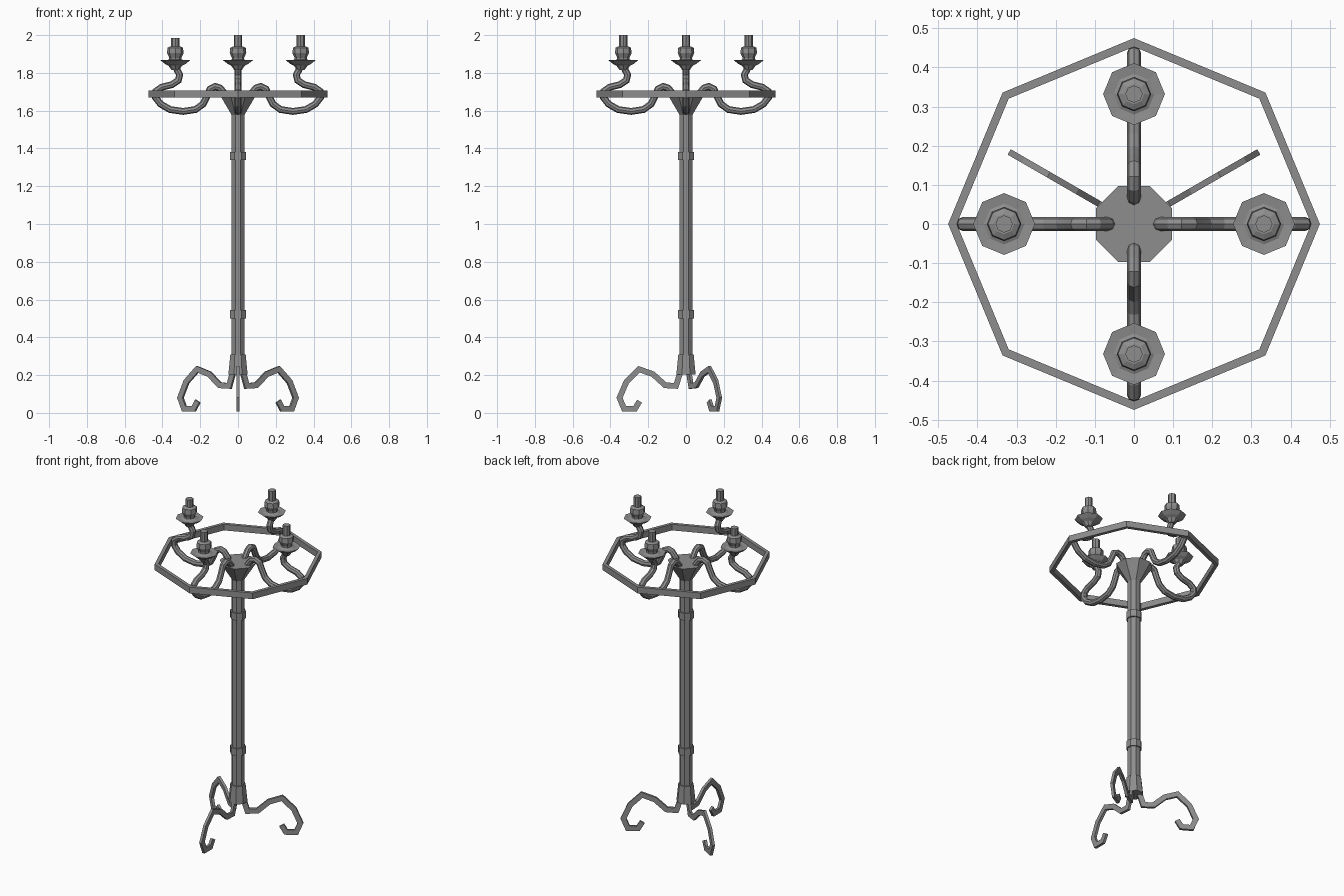
import bpy, bmesh
from math import sin, cos, pi, radians
from mathutils import Vector, Matrix

cube = bpy.data.objects.get("Cube")
if cube:
    bpy.data.objects.remove(cube)

iron = bpy.data.materials.new("grey_iron")
iron.use_nodes = True
GREY = (0.27, 0.27, 0.27, 1)
iron.diffuse_color = GREY
iron.node_tree.nodes["Principled BSDF"].inputs["Base Color"].default_value = GREY


def finish(name, bm, matrix=Matrix()):
    bmesh.ops.recalc_face_normals(bm, faces=bm.faces)
    bm.transform(matrix)
    mesh = bpy.data.meshes.new(name)
    bm.to_mesh(mesh)
    bm.free()
    mesh.materials.append(iron)
    obj = bpy.data.objects.new(name, mesh)
    bpy.context.collection.objects.link(obj)
    return obj


def skin(bm, loops, closed=False):
    """Bridge vertex loops with quads; cap both ends unless closed."""
    rings = [[bm.verts.new(p) for p in loop] for loop in loops]
    n = len(rings[0])
    pairs = list(zip(rings, rings[1:]))
    if closed:
        pairs.append((rings[-1], rings[0]))
    else:
        bm.faces.new(rings[0])
        bm.faces.new(rings[-1])
    for a, b in pairs:
        for i in range(n):
            j = (i + 1) % n
            bm.faces.new((a[i], a[j], b[j], b[i]))


def lathe(name, profile, turn=pi / 8, matrix=Matrix(), closed=False):
    """Octagonal turned part from (radius, height) pairs."""
    bm = bmesh.new()
    angles = [turn + i * pi / 4 for i in range(8)]
    skin(bm, [[(r * cos(a), r * sin(a), z) for a in angles] for r, z in profile], closed)
    return finish(name, bm, matrix)


def sweep(name, path, section, matrix):
    """Sweep an (in-plane, sideways) section along a path in the XZ plane."""
    pts = [Vector((x, 0, z)) for x, z in path]
    loops = []
    for i, p in enumerate(pts):
        before = (p - pts[i - 1]).normalized() if i else Vector()
        after = (pts[i + 1] - p).normalized() if i < len(pts) - 1 else Vector()
        tangent = (before + after).normalized()
        normal = Vector((-tangent.z, 0, tangent.x))
        miter = 1 / max(0.75, tangent.dot(after if i == 0 else before))
        loops.append([p + normal * u * miter + Vector((0, v, 0)) for u, v in section])
    bm = bmesh.new()
    skin(bm, loops)
    return finish(name, bm, matrix)


# Central column with collars, base socket and flared top
lathe("column", [(0.037, 0.22), (0.037, 1.6)])
for name, z in (("lower_collar", 0.522), ("upper_collar", 1.36)):
    lathe(name, [(0.045, z - 0.022), (0.045, z + 0.022)])
lathe("base_socket", [(0.055, 0.204), (0.044, 0.31)])
lathe("top_cup", [(0.037, 1.578), (0.105, 1.685)])

# Octagonal hoop
lathe("hoop", [(0.475, 1.669), (0.475, 1.707), (0.453, 1.707), (0.453, 1.669)],
      turn=0, closed=True)

# Three scrolled strap legs
leg_path = [(0.015, 0.26), (0.035, 0.2), (0.053, 0.143), (0.11, 0.146),
            (0.175, 0.205), (0.248, 0.231), (0.315, 0.165), (0.352, 0.08),
            (0.328, 0.022), (0.27, 0.022), (0.246, 0.062)]
strap = [(-0.015, -0.008), (0.015, -0.008), (0.015, 0.008), (-0.015, 0.008)]
for name, angle in (("front_leg", -90), ("back_left_leg", 30), ("back_right_leg", 150)):
    sweep(name, leg_path, strap, Matrix.Rotation(radians(angle), 4, 'Z'))

# Four curling arms, each with a drip dish, socket and candle
arm_path = [(0.055, 1.65), (0.07, 1.69), (0.095, 1.72), (0.12, 1.728),
            (0.148, 1.715), (0.165, 1.675), (0.185, 1.635), (0.225, 1.606),
            (0.29, 1.596), (0.36, 1.606), (0.41, 1.635), (0.437, 1.67),
            (0.434, 1.703), (0.405, 1.724), (0.35, 1.738), (0.316, 1.76),
            (0.309, 1.79), (0.322, 1.815), (0.33, 1.84)]
tube = [(0.018 * cos(i * pi / 4), 0.018 * sin(i * pi / 4)) for i in range(8)]
holder = [(0.02, 1.815), (0.036, 1.838), (0.055, 1.848), (0.079, 1.867),
          (0.052, 1.864), (0.032, 1.872), (0.032, 1.88), (0.044, 1.905),
          (0.041, 1.933), (0.026, 1.94)]
for side, angle in (("left", 0), ("back", 90), ("right", 180), ("front", 270)):
    spin = Matrix.Rotation(radians(angle), 4, 'Z')
    place = spin @ Matrix.Translation((0.332, 0, 0))
    sweep(side + "_arm", arm_path, tube, spin)
    lathe(side + "_candle_holder", holder, 0, place)
    top = 1.985 if side == "right" else 2.0
    lathe(side + "_candle", [(0.022, 1.92), (0.022, top)], 0, place)
